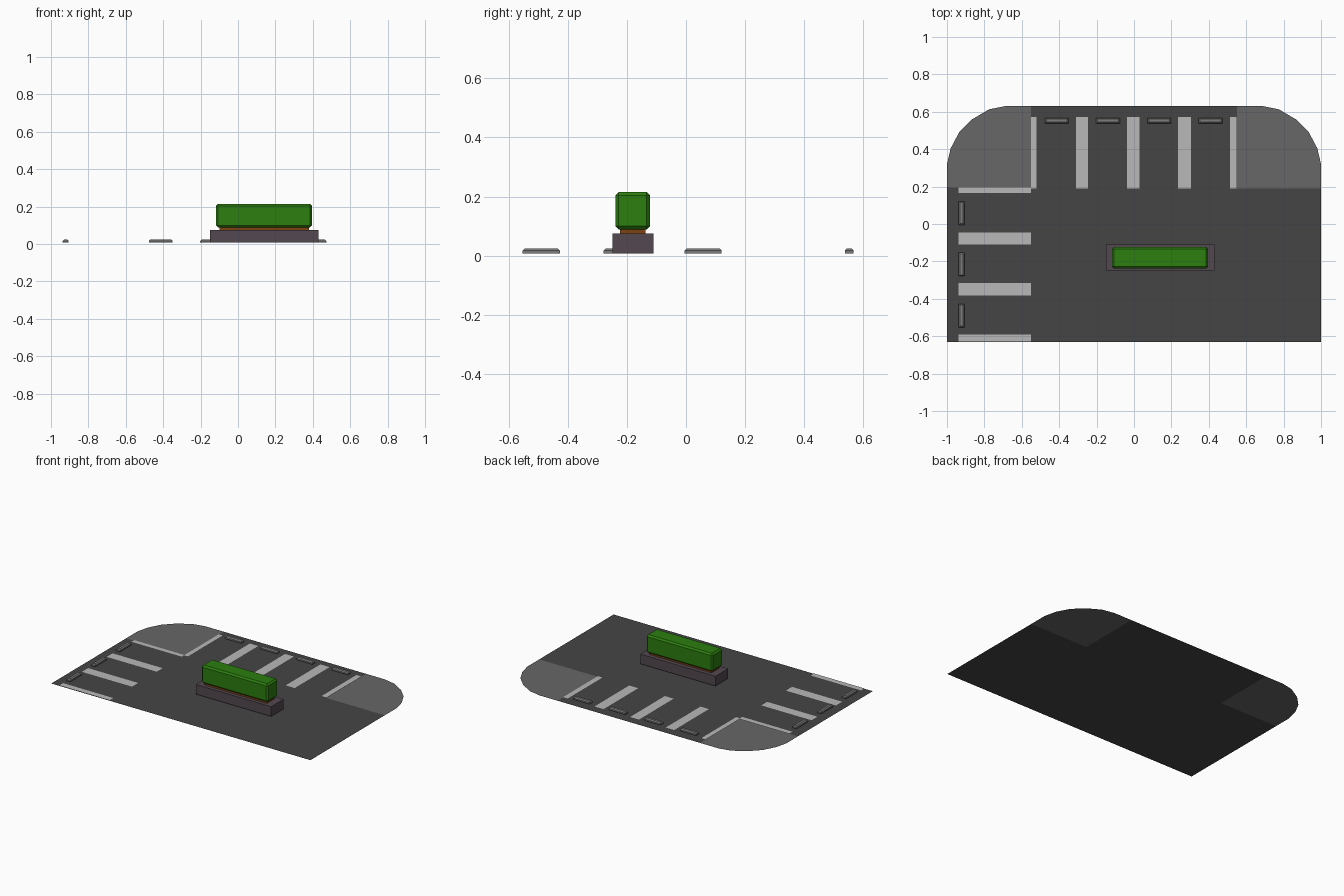
import bpy, bmesh

if "Cube" in bpy.data.objects:
    bpy.data.objects.remove(bpy.data.objects["Cube"])


def material(name, rgb):
    m = bpy.data.materials.new(name)
    m.diffuse_color = (*rgb, 1)
    m.use_nodes = True
    m.node_tree.nodes["Principled BSDF"].inputs["Base Color"].default_value = m.diffuse_color
    return m


ASPHALT = material("asphalt", (0.06, 0.06, 0.06))
PAVING = material("paving", (0.135, 0.135, 0.135))
PAINT = material("paint", (0.48, 0.48, 0.48))
CONCRETE = material("concrete", (0.2, 0.2, 0.2))
STONE = material("stone", (0.085, 0.065, 0.08))
SOIL = material("soil", (0.2, 0.055, 0.006))
LEAF = material("leaf", (0.025, 0.21, 0.005))


def finish(name, bm, mat):
    bmesh.ops.recalc_face_normals(bm, faces=bm.faces)
    mesh = bpy.data.meshes.new(name)
    bm.to_mesh(mesh)
    bm.free()
    mesh.materials.append(mat)
    ob = bpy.data.objects.new(name, mesh)
    bpy.context.collection.objects.link(ob)
    return ob


def flat(name, points, z, mat):
    """Flat polygon facing up."""
    bm = bmesh.new()
    face = bm.faces.new([bm.verts.new((x, y, z)) for x, y in points])
    face.normal_update()
    up = face.normal.z > 0
    ob = finish(name, bm, mat)
    if (ob.data.polygons[0].normal.z > 0) is False or not up:
        if ob.data.polygons[0].normal.z < 0:
            ob.data.flip_normals()
    return ob


def rect(x0, x1, y0, y1):
    return [(x0, y0), (x1, y0), (x1, y1), (x0, y1)]


def box(name, x, y, z, mat, bevel=0, top_only=False):
    """Box from (min, max) ranges, optionally chamfered."""
    bm = bmesh.new()
    bmesh.ops.create_cube(bm, size=1)
    for v in bm.verts:
        v.co = [r[0] + (c + 0.5) * (r[1] - r[0]) for c, r in zip(v.co, (x, y, z))]
    if bevel:
        edges = [e for e in bm.edges
                 if not top_only or all(v.co.z > z[1] - 1e-4 for v in e.verts)]
        bmesh.ops.bevel(bm, geom=edges, offset=bevel, segments=1, affect='EDGES')
    return finish(name, bm, mat)


# Asphalt with the two rear corners left out
flat("asphalt_lot", [(-1, -0.63), (1, -0.63), (1, 0.19), (0.55, 0.19), (0.55, 0.63),
                     (-0.55, 0.63), (-0.55, 0.195), (-1, 0.195)], 0, ASPHALT)

# Rounded paved corners
arc = [(1, 0.32), (0.98, 0.405), (0.935, 0.49), (0.865, 0.56), (0.775, 0.613), (0.69, 0.63)]
corner = [(0.55, 0.19), (1, 0.19)] + arc + [(0.55, 0.63)]
flat("right_corner_paving", corner, 0, PAVING)
flat("left_corner_paving", [(-x, max(y, 0.195)) for x, y in reversed(corner)], 0, PAVING)

# Painted bay lines
for i, (a, b) in enumerate([(-0.55, -0.52), (-0.31, -0.245), (-0.038, 0.03),
                            (0.235, 0.305), (0.512, 0.548)]):
    flat(f"rear_bay_line_{i}", rect(a, b, 0.19, 0.573), 0.004, PAINT)
for i, (a, b) in enumerate([(0.165, 0.195), (-0.11, -0.045), (-0.383, -0.315),
                            (-0.627, -0.59)]):
    flat(f"left_bay_line_{i}", rect(-0.937, -0.55, a, b), 0.004, PAINT)

# Wheel stops
Z_STOP = (0.007, 0.024)
for i in range(4):
    cx = -0.413 + 0.274 * i
    box(f"rear_wheel_stop_{i}", (cx - 0.063, cx + 0.063), (0.538, 0.568), Z_STOP,
        CONCRETE, 0.007, True)
for i in range(3):
    cy = 0.058 - 0.274 * i
    box(f"left_wheel_stop_{i}", (-0.937, -0.906), (cy - 0.063, cy + 0.063), Z_STOP,
        CONCRETE, 0.007, True)

# Planter, soil and hedge
box("planter", (-0.15, 0.43), (-0.249, -0.11), (0.007, 0.075), STONE)
box("soil", (-0.1, 0.38), (-0.224, -0.138), (0.075, 0.095), SOIL)
box("hedge", (-0.117, 0.395), (-0.239, -0.122), (0.089, 0.215), LEAF, 0.011)
